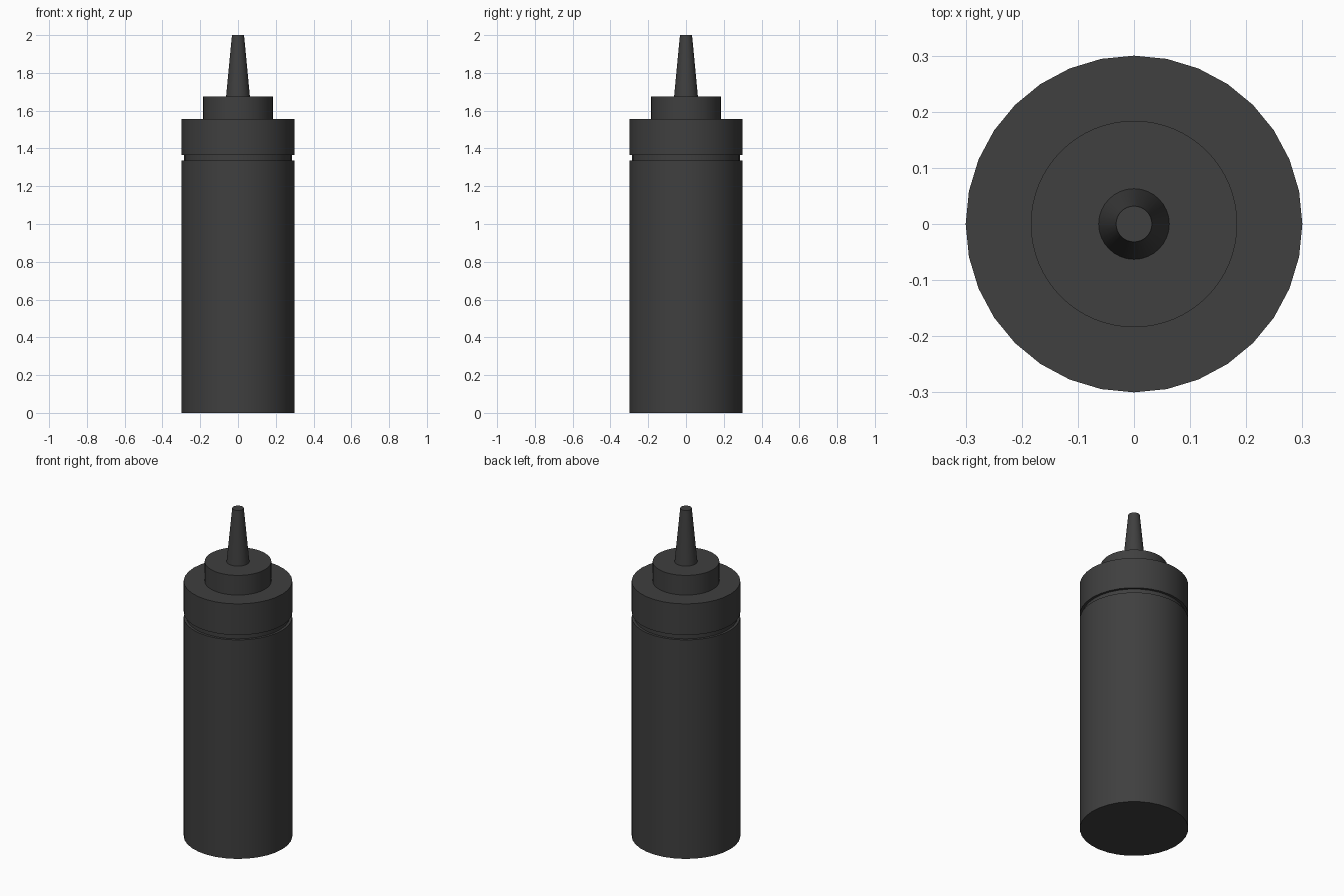
import bpy
import math

cube = bpy.data.objects.get("Cube")
if cube:
    bpy.data.objects.remove(cube, do_unlink=True)

plastic = bpy.data.materials.new("dark_grey_plastic")
plastic.use_nodes = True
colour = (0.05, 0.05, 0.05, 1)
plastic.diffuse_color = colour
plastic.node_tree.nodes["Principled BSDF"].inputs["Base Color"].default_value = colour


def turned_part(name, sides, bottom_radius, top_radius, bottom, top):
    """Upright capped cylinder or cone, smooth around its wall."""
    bpy.ops.mesh.primitive_cone_add(
        vertices=sides, radius1=bottom_radius, radius2=top_radius,
        depth=top - bottom, location=(0, 0, (bottom + top) / 2))
    part = bpy.context.object
    part.name = name
    part.data.name = name
    part.data.materials.append(plastic)
    bpy.ops.object.shade_smooth_by_angle(angle=math.radians(30))
    return part


# Bottle
turned_part("bottle_body", 32, 0.30, 0.30, 0, 1.335)
turned_part("bottle_neck", 32, 0.285, 0.285, 1.335, 1.365)

# Screw cap with its raised collar and tapered spout
turned_part("cap_skirt", 32, 0.30, 0.30, 1.365, 1.555)
turned_part("cap_collar", 64, 0.184, 0.184, 1.555, 1.675)
turned_part("nozzle", 32, 0.063, 0.032, 1.675, 2.0)
